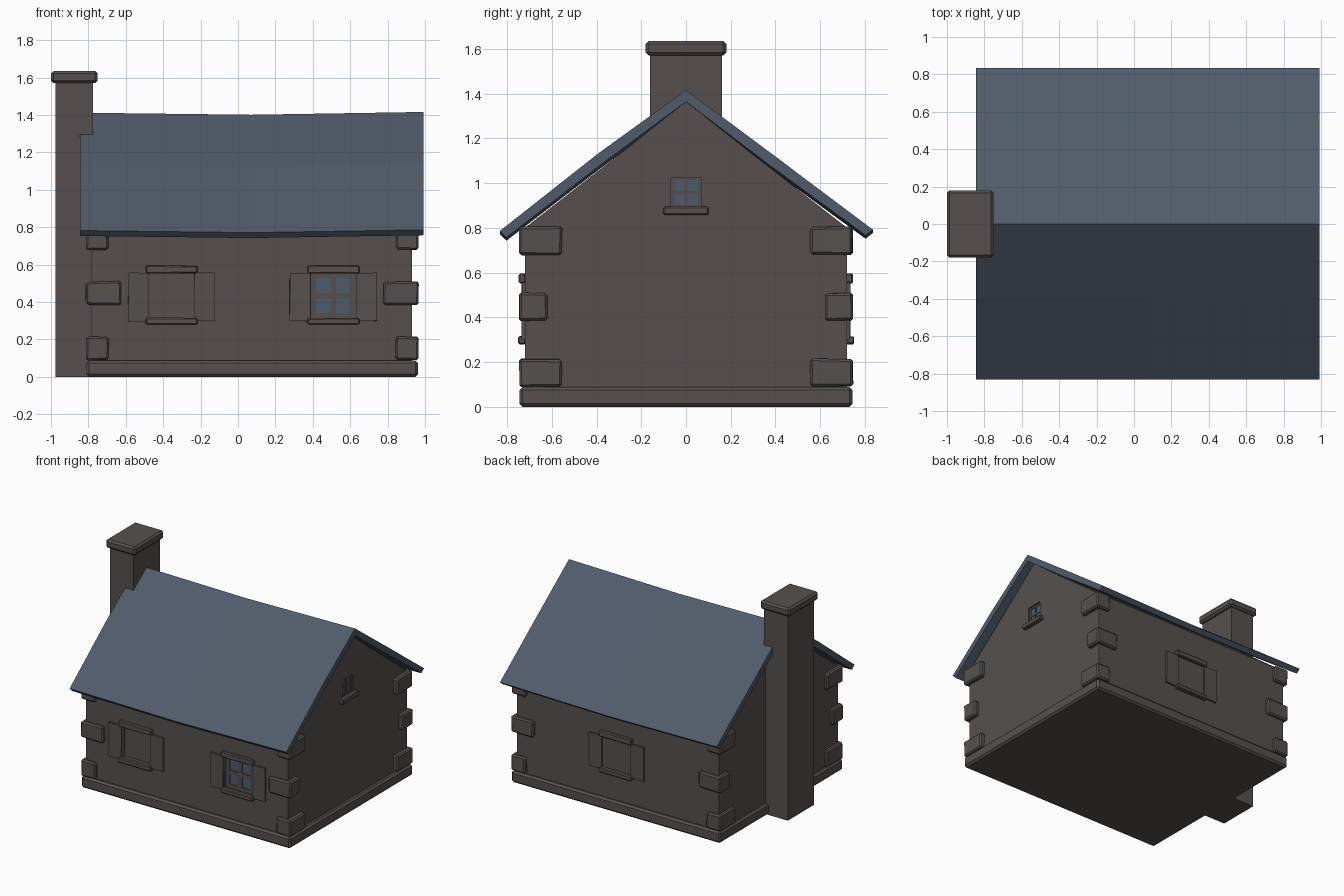
import bpy, bmesh, math, random
from mathutils import Matrix, Vector

if "Cube" in bpy.data.objects:
    bpy.data.objects.remove(bpy.data.objects["Cube"])

random.seed(4)


def material(name, rgb):
    m = bpy.data.materials.new(name)
    m.diffuse_color = (*rgb, 1)
    m.use_nodes = True
    m.node_tree.nodes["Principled BSDF"].inputs["Base Color"].default_value = m.diffuse_color
    return m


STONE = material("grey_stone", (0.092, 0.081, 0.077))
SLATE = material("blue_slate", (0.082, 0.105, 0.145))
GLASS = material("window_glass", (0.075, 0.105, 0.155))


def finish(name, bm, mat, bevel=0):
    bmesh.ops.recalc_face_normals(bm, faces=bm.faces)
    me = bpy.data.meshes.new(name)
    bm.to_mesh(me)
    bm.free()
    me.materials.append(mat)
    ob = bpy.data.objects.new(name, me)
    bpy.context.collection.objects.link(ob)
    if bevel:
        mod = ob.modifiers.new("bevel", 'BEVEL')
        mod.width, mod.segments = bevel, 1
    return ob


def box(name, lo, hi, mat=STONE, bevel=0, matrix=Matrix(), jitter=0):
    """Box between two corners, optionally chipped and moved by a matrix."""
    lo, hi = Vector(lo), Vector(hi)
    bm = bmesh.new()
    bmesh.ops.create_cube(bm, size=1)
    for v in bm.verts:
        p = Vector([(a + b) / 2 + c * (b - a) for a, b, c in zip(lo, hi, v.co)])
        p += Vector([random.uniform(-jitter, jitter) for _ in range(3)])
        v.co = matrix @ p
    return finish(name, bm, mat, bevel)


def loft(name, rings, mat):
    """Solid skinned through matching closed rings."""
    bm = bmesh.new()
    vs = [[bm.verts.new(p) for p in r] for r in rings]
    n = len(vs[0])
    for a, b in zip(vs, vs[1:]):
        for i in range(n):
            bm.faces.new((a[i], a[(i + 1) % n], b[(i + 1) % n], b[i]))
    bm.faces.new(vs[0])
    bm.faces.new(vs[-1])
    return finish(name, bm, mat)


# Walls with both gables
gable = [(-0.72, 0), (0.72, 0), (0.72, 0.80), (0.27, 1.15), (0, 1.365),
         (-0.27, 1.15), (-0.72, 0.80)]
walls = loft("walls", [[(x, y, z) for y, z in gable] for x in (-0.785, 0.93)], STONE)

# Plinth
box("plinth", (-0.81, -0.745, 0), (0.962, 0.745, 0.088), bevel=0.014)

# Roof, sagging slightly at mid length
roof = [(-0.832, 0.786), (-0.39, 1.134), (0, 1.416), (0.39, 1.126), (0.835, 0.792),
        (0.803, 0.766), (0.37, 1.082), (0, 1.364), (-0.37, 1.09), (-0.803, 0.757)]
loft("roof", [[(x, y, z - sag) for y, z in roof]
              for x, sag in ((-0.845, 0.004), (0.07, 0.015), (0.992, 0))], SLATE)

# Chimney and its cap
box("chimney", (-0.975, -0.16, 0), (-0.775, 0.16, 1.59))
box("chimney_cap", (-1.0, -0.18, 1.57), (-0.75, 0.18, 1.635), bevel=0.014)

# Corner stones, alternately long on the gable and on the long wall
for cx, sx in ((-0.812, 1), (0.964, -1)):
    for cy, sy in ((-0.745, 1), (0.745, -1)):
        for z, lx, ly in ((0.09, 0.12, 0.19), (0.385, 0.187, 0.125), (0.68, 0.12, 0.19)):
            xs = sorted((cx, cx + sx * lx))
            ys = sorted((cy, cy + sy * ly))
            box("corner_stone", (xs[0], ys[0], z), (xs[1], ys[1], z + 0.124),
                bevel=0.01, jitter=0.003)


def cut_walls(lo, hi, matrix):
    cutter = box("window_cutter", lo, hi, matrix=matrix)
    cutter.hide_render = True
    cutter.display_type = 'WIRE'
    mod = walls.modifiers.new("window_recess", 'BOOLEAN')
    mod.operation, mod.object = 'DIFFERENCE', cutter


def panes(w, z0, z1, depth, bar, matrix):
    """Glass plate with a border and a crossing pair of glazing bars."""
    box("window_glass", (-w, depth - 0.008, z0), (w, depth + 0.001, z1), GLASS, matrix=matrix)
    f, t, zm = depth - 0.014, bar / 2, (z0 + z1) / 2
    for x in (-w + t, 0, w - t):
        box("glazing_bar", (x - t, f, z0), (x + t, depth, z1), matrix=matrix)
    for z in (z0 + t, zm, z1 - t):
        box("glazing_bar", (-w, f + 0.001, z - t), (w, depth, z + t), matrix=matrix)


def shuttered_window(matrix, glazed):
    """Local frame: wall surface at y = 0, outside towards -y."""
    cut_walls((-0.12, -0.05, 0.31), (0.12, 0.03, 0.557), matrix)
    if glazed:
        panes(0.12, 0.31, 0.557, 0.03, 0.03, matrix)
    for s in (-1, 1):
        xs = sorted((s * 0.122, s * 0.232))
        box("shutter", (xs[0], -0.014, 0.298), (xs[1], 0.005, 0.555),
            matrix=matrix, jitter=0.002)
    box("lintel", (-0.138, -0.026, 0.553), (0.138, 0.005, 0.595),
        bevel=0.006, matrix=matrix, jitter=0.002)
    box("sill", (-0.138, -0.03, 0.28), (0.138, 0.005, 0.315),
        bevel=0.006, matrix=matrix, jitter=0.002)


# Two front windows and one at the back
shuttered_window(Matrix.Translation((-0.355, -0.72, 0)), False)
shuttered_window(Matrix.Translation((0.51, -0.72, 0)), True)
shuttered_window(Matrix.Translation((0.08, 0.72, 0)) @ Matrix.Rotation(math.pi, 4, 'Z'), False)

# Small attic window in the right gable
attic = Matrix.Translation((0.93, 0, 0)) @ Matrix.Rotation(math.pi / 2, 4, 'Z')
cut_walls((-0.066, -0.05, 0.89), (0.066, 0.025, 1.025), attic)
panes(0.066, 0.89, 1.025, 0.025, 0.014, attic)
box("attic_sill", (-0.1, -0.03, 0.857), (0.1, 0.005, 0.895), bevel=0.006, matrix=attic)
